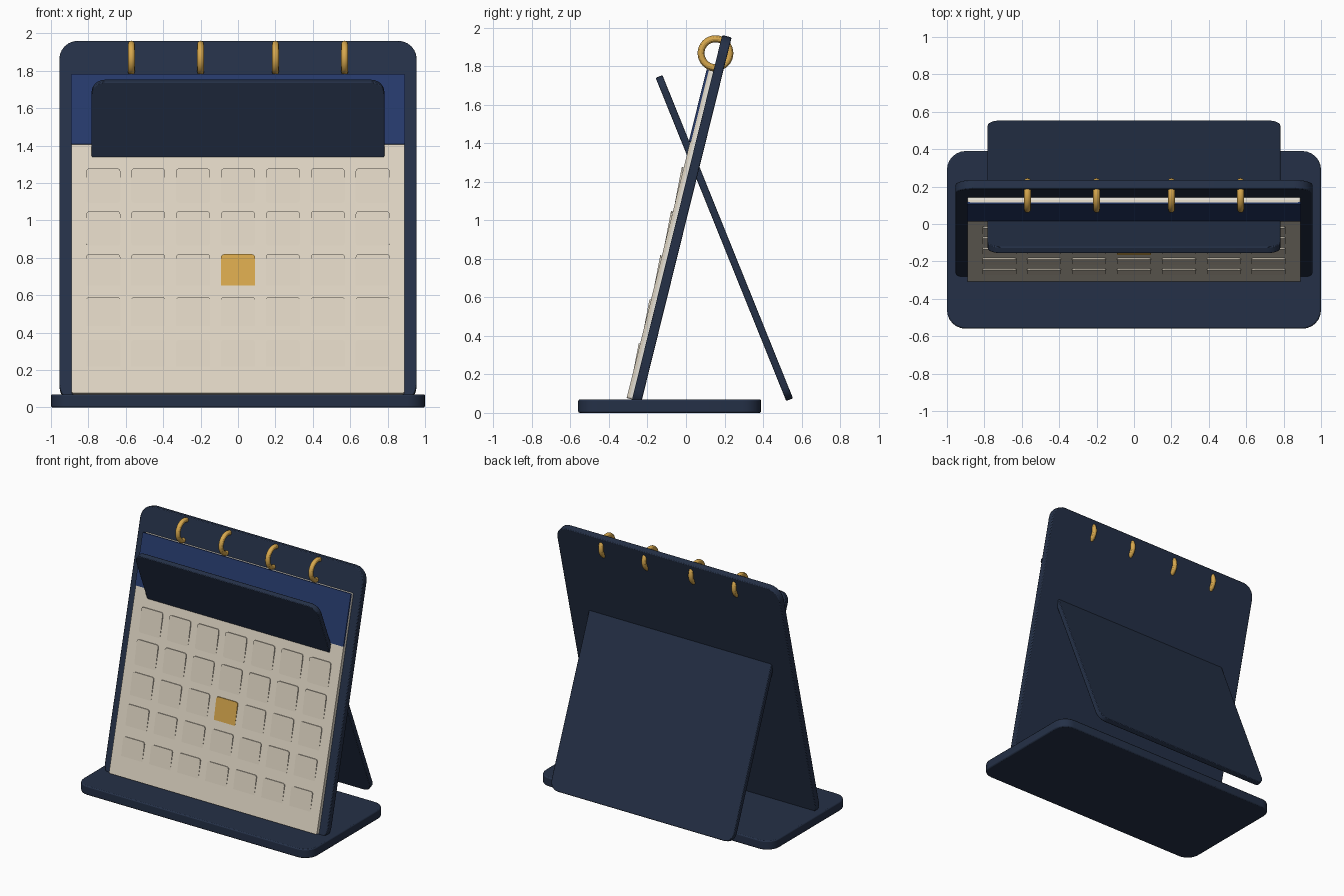
import bpy, bmesh, math
from mathutils import Matrix, Vector

if "Cube" in bpy.data.objects:
    bpy.data.objects.remove(bpy.data.objects["Cube"])

TILT = math.radians(13.9)       # lean of the back panel
STRUT_TILT = math.radians(22)   # lean of the rear strut
FOOT = Vector((0, -0.28, 0.07)) # front foot of the panel


def material(name, rgb):
    m = bpy.data.materials.new(name)
    m.diffuse_color = (*rgb, 1)
    m.use_nodes = True
    m.node_tree.nodes["Principled BSDF"].inputs["Base Color"].default_value = m.diffuse_color
    return m


NAVY = material("dark navy", (0.018, 0.030, 0.063))
BLUE = material("header blue", (0.019, 0.042, 0.147))
CREAM = material("page cream", (0.74, 0.67, 0.55))
PALE = material("pale paper", (0.82, 0.79, 0.72))
GOLD = material("gold", (0.68, 0.39, 0.075))


def finish(name, bm, mat, matrix, bevel=0):
    """Turn a bmesh into a placed object, optionally with softened edges."""
    bmesh.ops.recalc_face_normals(bm, faces=bm.faces)
    mesh = bpy.data.meshes.new(name)
    bm.to_mesh(mesh)
    bm.free()
    mesh.materials.append(mat)
    ob = bpy.data.objects.new(name, mesh)
    ob.matrix_world = matrix
    bpy.context.collection.objects.link(ob)
    if bevel:
        mod = ob.modifiers.new("soft edges", "BEVEL")
        mod.width, mod.segments = bevel, 2
        mod.limit_method = "ANGLE"
        mod.angle_limit = math.radians(50)
    return ob


def plate(name, w, h, t, r, mat, matrix, bevel=0, steps=6):
    """Rounded rectangle in local xy, thickness t centred on local z."""
    bm = bmesh.new()
    verts = []
    for k, (sx, sy) in enumerate([(1, 1), (-1, 1), (-1, -1), (1, -1)]):
        for i in range(steps + 1):
            a = (k + i / steps) * math.pi / 2
            verts.append(bm.verts.new((sx * (w / 2 - r) + r * math.cos(a),
                                       sy * (h / 2 - r) + r * math.sin(a), -t / 2)))
    face = bm.faces.new(verts)
    out = bmesh.ops.extrude_face_region(bm, geom=[face])
    top = [g for g in out["geom"] if isinstance(g, bmesh.types.BMVert)]
    bmesh.ops.translate(bm, verts=top, vec=(0, 0, t))
    return finish(name, bm, mat, matrix, bevel)


def on_panel(v, off, x=0, extra=0):
    """Frame at slant height v and distance off in front of the panel face."""
    up = Vector((0, math.sin(TILT), math.cos(TILT)))
    out = Vector((0, -math.cos(TILT), math.sin(TILT)))
    p = FOOT + up * v + out * off + Vector((x, 0, 0))
    return Matrix.Translation(p) @ Matrix.Rotation(math.pi / 2 - TILT + extra, 4, "X")


def slant(z):
    return (z - FOOT.z) / math.cos(TILT)


# base
plate("base", 2.0, 0.95, 0.07, 0.1, NAVY,
      Matrix.Translation((0, -0.085, 0.035)), bevel=0.008)

# back panel, its foot sunk into the base
lo, hi = -0.045, slant(1.962)
plate("back_panel", 1.91, hi - lo, 0.05, 0.1, NAVY,
      on_panel((lo + hi) / 2, -0.025), bevel=0.006)

# rear strut, crossing through the panel
strut_mid = Matrix.Translation((0, 0.199, 0.908))
plate("rear_strut", 1.565, 1.81, 0.038, 0.07, NAVY,
      strut_mid @ Matrix.Rotation(math.pi / 2 + STRUT_TILT, 4, "X"), bevel=0.005)

# paper stack, front page and coloured header
top = slant(1.775)
plate("paper_stack", 1.78, top, 0.014, 0.012, PALE, on_panel(top / 2, 0.007))
plate("front_page", 1.78, top, 0.015, 0.012, CREAM, on_panel(top / 2, 0.0215))
head_lo = slant(1.40)
plate("page_header", 1.785, top - head_lo, 0.012, 0.005, BLUE,
      on_panel((top + head_lo) / 2, 0.030))

# day cells, leaning slightly so that their upper edges stand proud
for row in range(5):
    for col in range(7):
        today = row == 2 and col == 3
        plate("today_cell" if today else f"day_cell_{row}_{col}",
              0.182, 0.187, 0.008, 0.016, GOLD if today else CREAM,
              on_panel(slant(1.178 - row * 0.229), 0.0305 - row * 0.0007,
                       (col - 3) * 0.24, math.radians(3)), steps=3)

# binding rings through the panel's upper edge
for i, x in enumerate((-0.57, -0.2, 0.2, 0.57)):
    bm = bmesh.new()
    major, minor, n, m = 0.075, 0.018, 32, 12
    grid = []
    for a in range(n):
        t = 2 * math.pi * a / n
        ring = []
        for b in range(m):
            s = 2 * math.pi * b / m
            rad = major + minor * math.cos(s)
            ring.append(bm.verts.new((minor * math.sin(s), rad * math.cos(t), rad * math.sin(t))))
        grid.append(ring)
    for a in range(n):
        for b in range(m):
            bm.faces.new((grid[a][b], grid[(a + 1) % n][b],
                          grid[(a + 1) % n][(b + 1) % m], grid[a][(b + 1) % m]))
    finish(f"binding_ring_{i}", bm, GOLD, Matrix.Translation((x, 0.153, 1.868)))

# smooth curves, crisp edges
bpy.ops.object.select_all(action="SELECT")
bpy.context.view_layer.objects.active = bpy.data.objects["base"]
bpy.ops.object.shade_smooth_by_angle(angle=math.radians(30))
